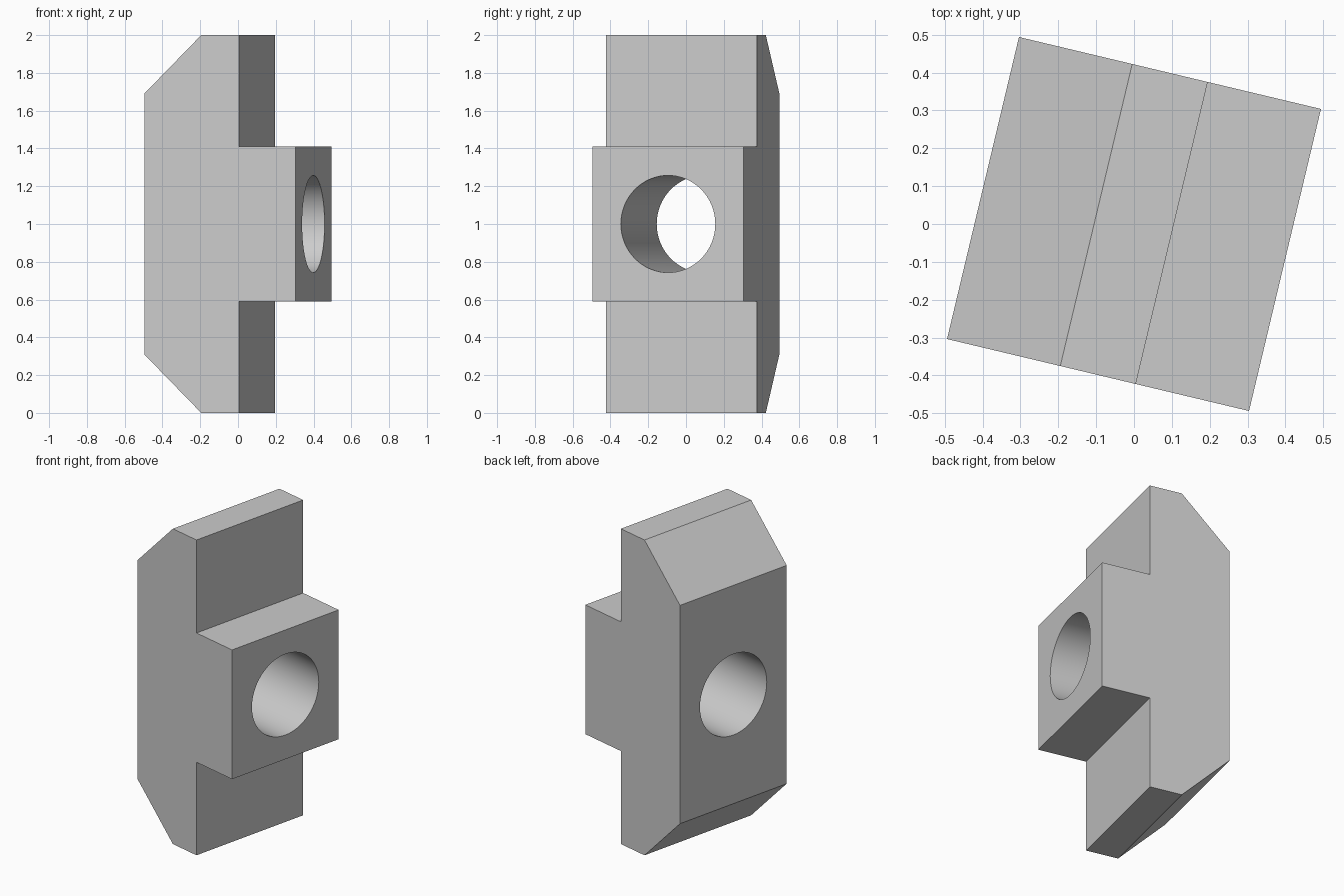
import bpy, bmesh, math
from mathutils import Matrix

if "Cube" in bpy.data.objects:
    bpy.data.objects.remove(bpy.data.objects["Cube"])

HALF = 0.41                      # half depth and half width of the nut
STEP, CHAMFER_Z, STEM_Z = 0.1025, 0.6925, 0.41
ANGLE = math.radians(-13.4)      # turn about z

# T-shaped profile (u, z about the centre): lower half, then mirrored
lower = [(-HALF, -CHAMFER_Z), (-STEP, -1), (STEP, -1), (STEP, -STEM_Z), (HALF, -STEM_Z)]
profile = lower + [(u, -z) for u, z in reversed(lower)]

# Nut body: extrude the profile across its width
bm = bmesh.new()
face = bm.faces.new([bm.verts.new((u, -HALF, z)) for u, z in profile])
new = bmesh.ops.extrude_face_region(bm, geom=[face])["geom"]
bmesh.ops.translate(bm, vec=(0, 2 * HALF, 0),
                    verts=[g for g in new if isinstance(g, bmesh.types.BMVert)])
bmesh.ops.recalc_face_normals(bm, faces=bm.faces)
mesh = bpy.data.meshes.new("slot_nut")
bm.to_mesh(mesh)
bm.free()
nut = bpy.data.objects.new("slot_nut", mesh)
bpy.context.collection.objects.link(nut)

# Round bolt hole straight through head and stem
bpy.ops.mesh.primitive_cylinder_add(vertices=64, radius=0.257, depth=2,
                                    rotation=(0, math.pi / 2, 0))
cutter = bpy.context.object
cutter.name = "hole_cutter"
cutter.hide_render = True
hole = nut.modifiers.new("hole", 'BOOLEAN')
hole.operation, hole.solver, hole.object = 'DIFFERENCE', 'EXACT', cutter
bpy.ops.object.select_all(action='DESELECT')
bpy.context.view_layer.objects.active = nut
nut.select_set(True)
bpy.ops.object.modifier_apply(modifier=hole.name)
bpy.data.objects.remove(cutter)

# Turn the nut and stand it on the ground
nut.data.transform(Matrix.Translation((0, 0, 1)) @ Matrix.Rotation(ANGLE, 4, 'Z'))
bpy.ops.object.shade_smooth_by_angle(angle=math.radians(30))
